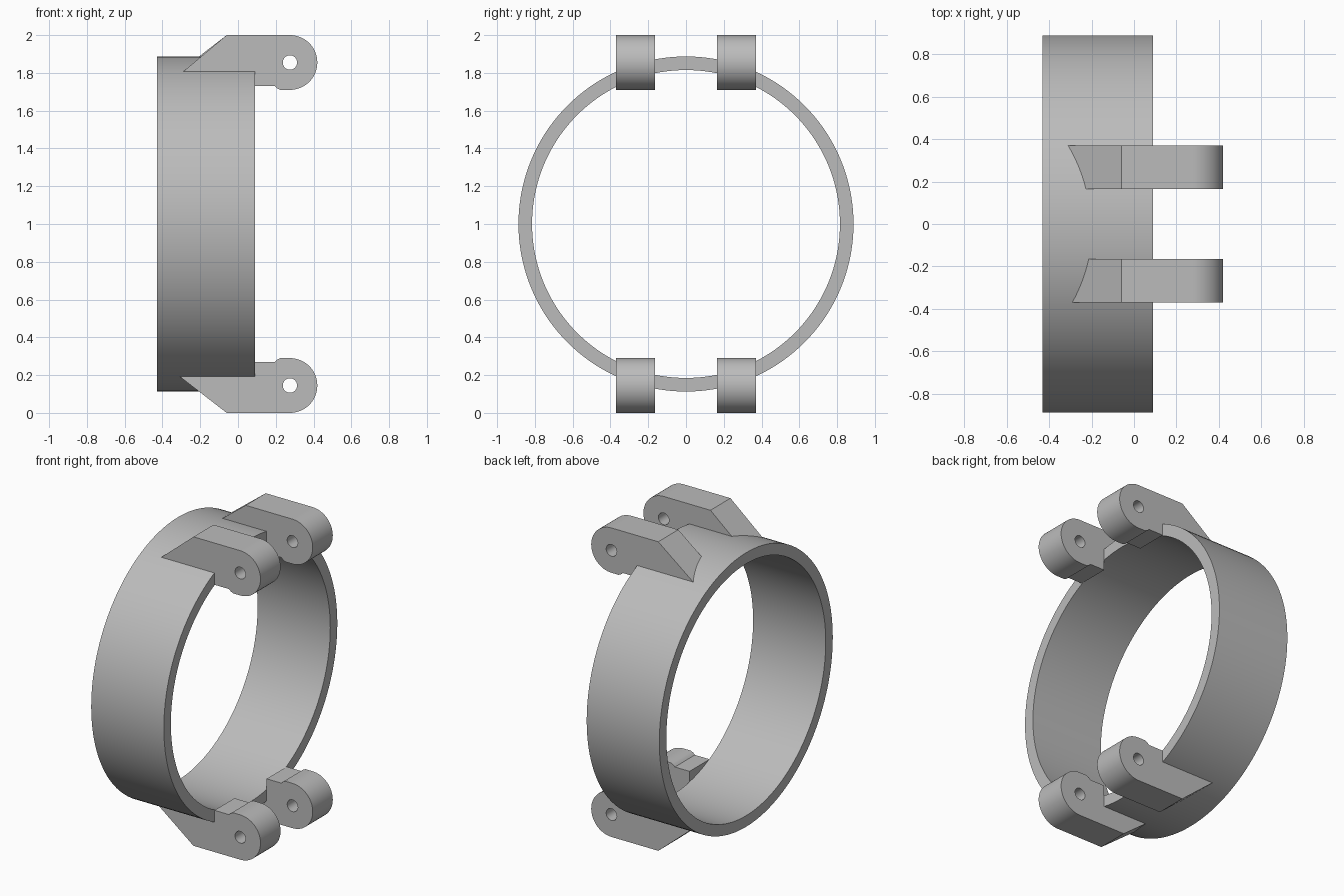
import bpy, bmesh, math

cube = bpy.data.objects.get("Cube")
if cube:
    bpy.data.objects.remove(cube, do_unlink=True)

grey = bpy.data.materials.new("plain grey")
grey.use_nodes = True
colour = (0.5, 0.5, 0.5, 1)
grey.diffuse_color = colour
grey.node_tree.nodes["Principled BSDF"].inputs["Base Color"].default_value = colour

AXIS_Z = 1.0
OUTER, INNER = 0.887, 0.815
BACK, FRONT = -0.43, 0.09


def arc(cx, cy, r, start, end, steps):
    return [(cx + r * math.cos(math.radians(start + (end - start) * i / steps)),
             cy + r * math.sin(math.radians(start + (end - start) * i / steps)))
            for i in range(steps + 1)]


def finish(obj):
    bpy.ops.object.select_all(action='DESELECT')
    obj.select_set(True)
    bpy.context.view_layer.objects.active = obj
    if obj.type == 'CURVE':
        bpy.ops.object.convert(target='MESH')
        obj = bpy.context.view_layer.objects.active
        # weld the caps to the walls of the converted curve
        bm = bmesh.new()
        bm.from_mesh(obj.data)
        bmesh.ops.remove_doubles(bm, verts=bm.verts, dist=0.0001)
        bmesh.ops.recalc_face_normals(bm, faces=bm.faces)
        bm.to_mesh(obj.data)
        bm.free()
    obj.data.materials.clear()
    obj.data.materials.append(grey)
    bpy.ops.object.shade_smooth_by_angle(angle=math.radians(25))


# Ring band: a rectangular section spun around the x axis
bm = bmesh.new()
section = [bm.verts.new((x, 0, AXIS_Z + r)) for x, r in
           ((BACK, INNER), (BACK, OUTER), (FRONT, OUTER), (FRONT, INNER))]
edges = [bm.edges.new((section[i], section[(i + 1) % 4])) for i in range(4)]
bmesh.ops.spin(bm, geom=section + edges, cent=(0, 0, AXIS_Z), axis=(1, 0, 0),
               angle=math.tau, steps=144, use_merge=True)
bmesh.ops.remove_doubles(bm, verts=bm.verts, dist=0.0001)
bmesh.ops.recalc_face_normals(bm, faces=bm.faces)
mesh = bpy.data.meshes.new("ring_band")
bm.to_mesh(mesh)
bm.free()
ring = bpy.data.objects.new("ring_band", mesh)
bpy.context.collection.objects.link(ring)
finish(ring)


# Hinge lugs: side profile with a pin hole, heights measured from the ring axis
def add_lug(name, y, flip, tip):
    pin_x, pin_z, radius = 0.275, 0.855, 0.145
    outline = [(tip, 0.805), (FRONT, 0.805), (FRONT, 0.73), (0.195, 0.73),
               (0.207, 0.718), (0.225, 0.71)]
    outline += arc(pin_x, pin_z, radius, -90, 90, 32) + [(-0.06, 1.0)]
    hole = arc(pin_x, pin_z, 0.038, 0, 360, 32)[:-1]
    curve = bpy.data.curves.new(name, 'CURVE')
    curve.dimensions = '2D'
    curve.fill_mode = 'BOTH'
    curve.extrude = 0.1025
    for points in (outline, hole):
        spline = curve.splines.new('POLY')
        spline.points.add(len(points) - 1)
        for point, (px, pz) in zip(spline.points, points):
            point.co = (px, flip * pz, 0, 1)
        spline.use_cyclic_u = True
    lug = bpy.data.objects.new(name, curve)
    lug.location = (0, y, AXIS_Z)
    lug.rotation_euler = (math.pi / 2, 0, 0)
    bpy.context.collection.objects.link(lug)
    finish(lug)


for level, flip in (("upper", 1), ("lower", -1)):
    for place, side in (("front", -1), ("back", 1)):
        tip = -0.312 if side == flip else -0.292
        add_lug(f"{level}_{place}_lug", side * 0.267, flip, tip)
